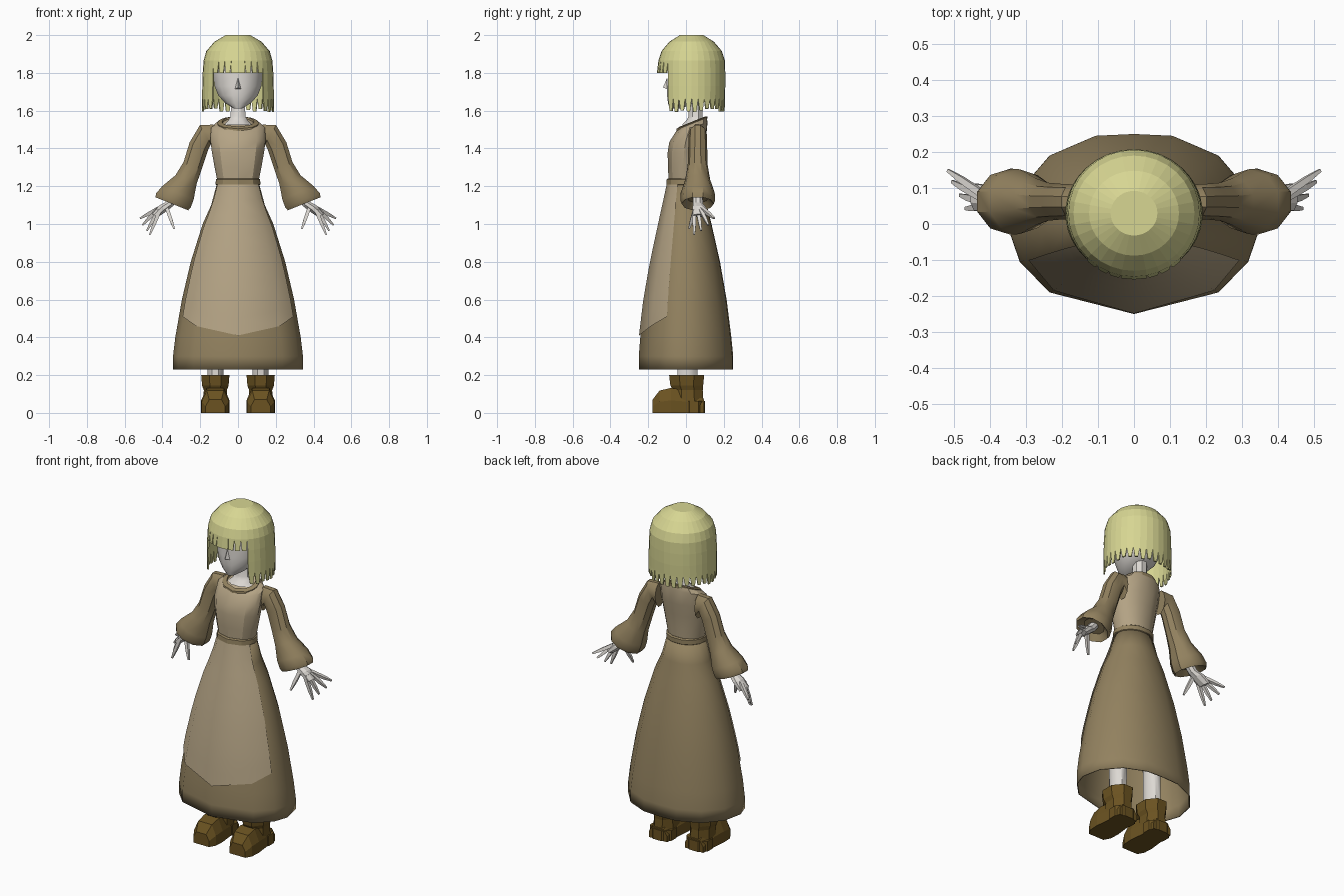
import bpy, bmesh, math, random
from mathutils import Vector as V

if "Cube" in bpy.data.objects:
    bpy.data.objects.remove(bpy.data.objects["Cube"])

random.seed(4)


def material(name, r, g, b):
    m = bpy.data.materials.new(name)
    m.diffuse_color = (r, g, b, 1)
    m.use_nodes = True
    m.node_tree.nodes["Principled BSDF"].inputs["Base Color"].default_value = m.diffuse_color
    return m


HAIR = material("straw_blond", 0.68, 0.67, 0.29)
SKIN = material("pale_skin", 0.72, 0.69, 0.65)
CLOTH = material("brown_cloth", 0.29, 0.222, 0.115)
APRON = material("light_apron", 0.46, 0.37, 0.235)
LEATHER = material("boot_leather", 0.145, 0.085, 0.015)


def make(name, verts, faces, mat, smooth=None, thick=0):
    me = bpy.data.meshes.new(name)
    me.from_pydata([tuple(v) for v in verts], [], faces)
    bm = bmesh.new()
    bm.from_mesh(me)
    bmesh.ops.remove_doubles(bm, verts=bm.verts, dist=0.0004)
    bmesh.ops.recalc_face_normals(bm, faces=bm.faces)
    bm.to_mesh(me)
    bm.free()
    ob = bpy.data.objects.new(name, me)
    bpy.context.collection.objects.link(ob)
    me.materials.append(mat)
    if smooth:
        bpy.context.view_layer.objects.active = ob
        ob.select_set(True)
        bpy.ops.object.shade_smooth_by_angle(angle=math.radians(smooth))
        ob.select_set(False)
    if thick:
        s = ob.modifiers.new("thickness", "SOLIDIFY")
        s.thickness = thick
        s.offset = -1
    return ob


def loft(name, rings, mat, closed=True, caps=True, **kw):
    n = len(rings[0])
    faces = []
    for i in range(len(rings) - 1):
        for j in range(n if closed else n - 1):
            k = (j + 1) % n
            faces.append((i * n + j, i * n + k, (i + 1) * n + k, (i + 1) * n + j))
    if caps and closed:
        faces += [tuple(range(n)), tuple(range((len(rings) - 1) * n, len(rings) * n))]
    return make(name, [p for r in rings for p in r], faces, mat, **kw)


def ring(c, u, v, n=8):
    a = [2 * math.pi * (i + 0.5) / n for i in range(n)]
    return [V(c) + V(u) * math.cos(t) + V(v) * math.sin(t) for t in a]


def flat(x, yf, yb, z, rx, n=8):
    return ring((x, (yf + yb) / 2, z), (rx, 0, 0), (0, (yb - yf) / 2, 0), n)


def flip(rings, s):
    return [[V((p.x * s, p.y, p.z)) for p in r] for r in rings]


# Body outline shared by skirt, apron and bodice: front centre to back centre
HALF = [(0, -1), (.68, -.76), (.92, -.42), (1, -.1), (.93, .36), (.68, .76), (.31, .98), (0, 1)]
OUTLINE = HALF + [(-x, y) for x, y in HALF[-2:0:-1]]


def body(z, rx, yf, yb, tilt=0):
    pts = []
    for x, y in OUTLINE:
        py = (yf + yb) / 2 + y * (yb - yf) / 2
        pts.append(V((x * rx, py, z + tilt * (py - 0.04))))
    return pts


# Skirt
PROFILE = [(1.22, .11, -.092, .085), (1.1, .142, -.118, .11), (1.0, .187, -.14, .135),
           (.8, .25, -.183, .18), (.6, .297, -.218, .215), (.4, .332, -.242, .24),
           (.3, .344, -.25, .25), (.23, .345, -.25, .25)]
loft("skirt", [body(*p) for p in PROFILE], CLOTH, caps=False, smooth=50, thick=.006)


def profile_at(z):
    for a, b in zip(PROFILE, PROFILE[1:]):
        if a[0] >= z >= b[0]:
            t = (a[0] - z) / (a[0] - b[0])
            return [p + (q - p) * t for p, q in zip(a, b)]


# Apron panel follows the front five columns of the skirt
def apron_row(t):
    row = []
    for x, y, low in [(-.92, -.42, .51), (-.68, -.76, .46), (0, -1, .41), (.68, -.76, .46), (.92, -.42, .51)]:
        z, rx, yf, yb = profile_at(1.215 + (low - 1.215) * t)
        row.append(V((x * (rx + .006), (yf + yb) / 2 + y * ((yb - yf) / 2 + .008), z)))
    return row


loft("apron_panel", [apron_row(i / 9) for i in range(10)], APRON, closed=False, smooth=40)

# Bodice, waistband and neckline trim
loft("bodice", [body(1.21, .106, -.09, .08), body(1.3, .124, -.096, .086),
                body(1.38, .138, -.097, .095), body(1.445, .146, -.088, .106, .08),
                body(1.515, .143, -.055, .114, .3), body(1.535, .115, -.045, .11, .4)],
     APRON, smooth=30)
loft("waistband", [body(1.205, .112, -.096, .086), body(1.21, .119, -.104, .092),
                   body(1.236, .117, -.102, .092), body(1.242, .108, -.094, .084)], CLOTH, smooth=30)
loft("neckline", [body(1.518, .107, -.052, .112, .4), body(1.54, .11, -.05, .113, .4),
                  body(1.545, .085, -.032, .1, .4), body(1.52, .08, -.028, .096, .4)],
     CLOTH, caps=False)

# Chest opening and neck
loft("neck", [flat(0, -.025, .1, 1.525, .082), flat(0, .0, .095, 1.55, .055),
              flat(0, .01, .09, 1.57, .042), flat(0, .005, .09, 1.68, .04)], SKIN, smooth=40)

# Head with pointed chin
HEAD = [(1.612, .024, -.088, -.03), (1.64, .07, -.098, .06), (1.68, .108, -.104, .13),
        (1.73, .128, -.104, .165), (1.79, .134, -.1, .175), (1.86, .135, -.1, .175),
        (1.92, .11, -.07, .14)]
loft("head", [flat(0, f, b, z, r, 12) for z, r, f, b in HEAD], SKIN, smooth=40)
make("nose", [(-.016, -.1, 1.715), (.016, -.1, 1.715), (0, -.122, 1.722), (0, -.1, 1.775)],
     [(0, 1, 2), (0, 2, 3), (1, 3, 2), (0, 3, 1)], SKIN)

# Bowl-cut hair: dome, long side curtain, short fringe, tapered strands
N = 32
DOME = [(2.0, .065, .062), (1.965, .125, .118), (1.915, .168, .16), (1.865, .182, .176)]
SIDE = [(1.8, .187, .178), (1.73, .189, .178), (1.665, .19, .176)]


def hair_point(j, z, rx, ry):
    a = 2 * math.pi * j / N
    return V((rx * math.sin(a), .03 - ry * math.cos(a), z))


verts, faces = [], []


def quad(*pts):
    faces.append(tuple(range(len(verts), len(verts) + len(pts))))
    verts.extend(pts)


quad(*[hair_point(j, *DOME[0]) for j in range(N)])
for j in range(N):
    front = j < 4 or j >= N - 4
    rows = DOME if front else DOME + SIDE
    for a, b in zip(rows, rows[1:]):
        quad(hair_point(j, *a), hair_point(j + 1, *a), hair_point(j + 1, *b), hair_point(j, *b))
    top = rows[-1]
    if front:
        gap = 0 if j in (0, N - 1) else .17
        low = (1.8, .188, .184)
    else:
        gap = .26
        low = (1.592 + random.random() * .022, .191, .175)
    quad(hair_point(j, *top), hair_point(j + 1, *top),
         hair_point(j + 1 - gap, *low), hair_point(j + gap, *low))
make("hair", verts, faces, HAIR, thick=.008)

# Arm, hand and leg parts, mirrored
SLEEVE = [(.13, 1.455, .075, .045, 0, 1), (.172, 1.475, .063, .048, .5, .8), (.208, 1.41, .056, .05, .9, .42),
          (.24, 1.31, .054, .053, .94, .35), (.275, 1.235, .064, .066, .92, .38),
          (.318, 1.165, .095, .09, .92, .39), (.342, 1.125, .104, .092, .93, .37),
          (.35, 1.107, .098, .085, .93, .37), (.335, 1.135, .06, .055, .93, .37)]
FINGERS = [((.425, .045, 1.045), (.467, .043, .943)), ((.435, .066, 1.05), (.482, .08, .965)),
           ((.443, .085, 1.06), (.505, .118, .995)), ((.445, .1, 1.07), (.517, .149, 1.03)),
           ((.372, .045, 1.07), (.338, .016, .975))]
for s, side in ((1, "left"), (-1, "right")):
    rings = [ring((x, .062, z), (w * ux, 0, w * uz), (0, d, 0), 10) for x, z, w, d, ux, uz in SLEEVE]
    loft(side + "_sleeve", flip(rings, s), CLOTH, smooth=35)

    palm = [ring((x, y, z), (.9 * w, 0, .4 * w), (0, d, 0), 8) for x, y, z, w, d in
            [(.32, .062, 1.16, .026, .026), (.365, .064, 1.105, .026, .028),
             (.395, .07, 1.085, .03, .038), (.438, .075, 1.045, .02, .04)]]
    loft(side + "_palm", flip(palm, s), SKIN)
    for i, (a, b) in enumerate(FINGERS):
        d = (V(b) - V(a)).normalized()
        u = d.cross(V((0, 1, 0))).normalized()
        v = d.cross(u)
        start = V(a) - d * .03
        rings = [ring(c, u * w, v * w, 4) for c, w in
                 ((start, .014), (V(a).lerp(V(b), .5), .012), (V(b), .006))]
        loft(f"{side}_finger_{i + 1}", flip(rings, s), SKIN)

    leg = [flat(.12, -.05, .065, .15, .045), flat(.12, -.05, .065, .4, .048), flat(.11, -.06, .07, .85, .06)]
    loft(side + "_leg", flip(leg, s), SKIN, smooth=50)

    # Boot: flared shaft, rounded foot, heel
    shaft = [flat(.12, f, b, z, r) for z, r, f, b in
             [(.05, .07, -.08, .1), (.12, .066, -.075, .095), (.145, .076, -.09, .098),
              (.2, .081, -.097, .104), (.2, .06, -.07, .08), (.17, .05, -.06, .07)]]
    loft(side + "_boot_shaft", flip(shaft, s), LEATHER)
    foot = []
    for y, w, h in [(.095, .06, .07), (0, .066, .12), (-.08, .075, .132), (-.14, .072, .118), (-.177, .052, .07)]:
        half = [(w, 0), (w, h * .5), (w * .62, h)]
        foot.append([V((.12 + x, y, z)) for x, z in half] + [V((.12 - x, y, z)) for x, z in half[::-1]])
    loft(side + "_boot_foot", flip(foot, s), LEATHER)
    heel = [flat(.12, -.02, .106, z, .076) for z in (0, .062)]
    loft(side + "_boot_heel", flip(heel, s), LEATHER)
